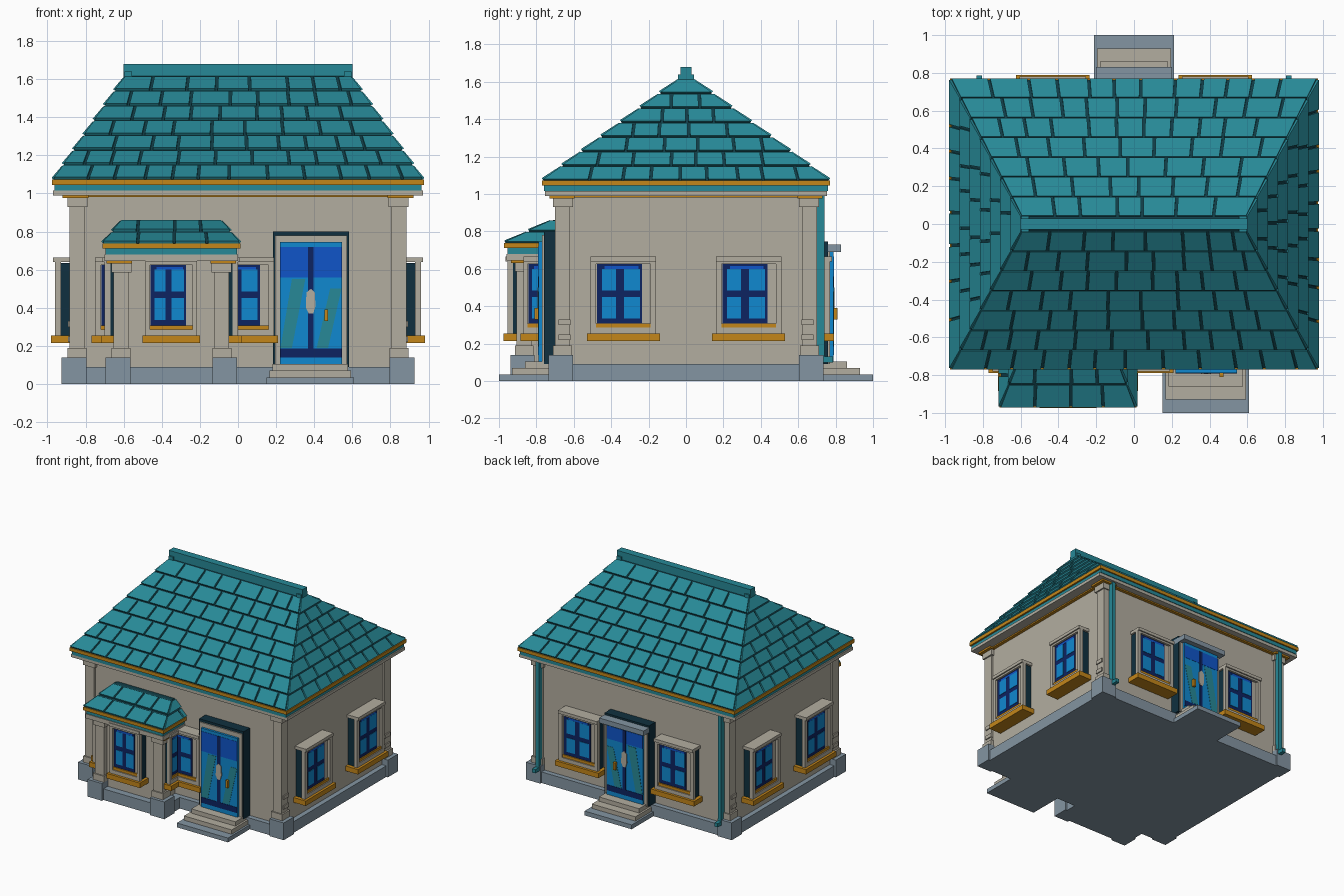
import bpy, bmesh, math, random
from mathutils import Matrix, Vector

if "Cube" in bpy.data.objects:
    bpy.data.objects.remove(bpy.data.objects["Cube"])

random.seed(4)
COLORS = {
    "roof_teal": (0.02, 0.25, 0.31), "groove_teal": (0.005, 0.045, 0.06),
    "beige_stone": (0.45, 0.42, 0.35), "slate_stone": (0.23, 0.30, 0.36),
    "orange_trim": (0.55, 0.24, 0.01), "dark_trim": (0.005, 0.03, 0.05),
    "window_navy": (0.004, 0.017, 0.12), "bright_blue": (0.005, 0.25, 0.63),
    "mid_blue": (0.005, 0.09, 0.58),
}
NAMES = list(COLORS)
MATS = []
for n, c in COLORS.items():
    m = bpy.data.materials.new(n)
    m.diffuse_color = (*c, 1)
    m.use_nodes = True
    m.node_tree.nodes["Principled BSDF"].inputs["Base Color"].default_value = m.diffuse_color
    MATS.append(m)
TEAL, GROOVE, BEIGE, SLATE, ORANGE, DARK, NAVY, BRIGHT, MID = range(9)


def finish(name, bm):
    bmesh.ops.recalc_face_normals(bm, faces=bm.faces)
    me = bpy.data.meshes.new(name)
    bm.to_mesh(me)
    bm.free()
    used = sorted({p.material_index for p in me.polygons})
    for i in used:
        me.materials.append(MATS[i])
    for p in me.polygons:
        p.material_index = used.index(p.material_index)
    bpy.context.collection.objects.link(bpy.data.objects.new(name, me))


def solid(bm, lower, upper, mat):
    """Closed solid between two matching rings of points."""
    a = [bm.verts.new(p) for p in lower]
    b = [bm.verts.new(p) for p in upper]
    n = len(a)
    faces = [a[::-1], b] + [[a[i], a[(i + 1) % n], b[(i + 1) % n], b[i]] for i in range(n)]
    for f in faces:
        bm.faces.new(f).material_index = mat


def make(name, boxes, M=Matrix(), plates=()):
    """boxes: (material, x0, x1, y0, y1, z0, z1); plates: (material, [(x, z)..], y0, y1)."""
    bm = bmesh.new()
    shapes = [(m, [(x0, z0), (x1, z0), (x1, z1), (x0, z1)], y0, y1)
              for m, x0, x1, y0, y1, z0, z1 in boxes] + list(plates)
    for m, pts, y0, y1 in shapes:
        solid(bm, [M @ Vector((x, y0, z)) for x, z in pts],
              [M @ Vector((x, y1, z)) for x, z in pts], m)
    finish(name, bm)


def on_wall(x, y, deg):
    """Wall frame: x runs right, y points out of the wall (deg 0 faces the front)."""
    return (Matrix.Translation((x, y, 0)) @ Matrix.Rotation(math.radians(deg), 4, 'Z')
            @ Matrix.Diagonal((1, -1, 1, 1)))


def window(name, x, y, deg, w=0.35):
    s = w / 0.35
    boxes = [
        (DARK, -.165, .165, 0, .06, .25, .635),
        (BEIGE, -.175, -.145, .06, .09, .25, .64), (BEIGE, .145, .175, .06, .09, .25, .64),
        (BEIGE, -.145, .145, .06, .09, .25, .285), (BEIGE, -.145, .145, .06, .09, .625, .64),
        (BEIGE, -.145, .145, .06, .07, .285, .625),
        (BEIGE, -.175, .175, 0, .10, .64, .665),
        (ORANGE, -.195, .195, 0, .11, .215, .255),
        (ORANGE, -.145, .145, .07, .082, .285, .307),
        (NAVY, -.14, .10, .07, .074, .307, .625),
        (MID, -.10, .08, .074, .076, .60, .615)]
    for u0, u1 in ((-.115, -.04), (.003, .088)):
        for z0, z1 in ((.335, .45), (.485, .60)):
            boxes.append((BRIGHT, u0, u1, .074, .077, z0, z1))
    make(name, [(b[0], b[1] * s, b[2] * s) + b[3:] for b in boxes], on_wall(x, y, deg))


def door(name, x, y, deg, top, f=1):
    make(name, [
        (DARK, -.20, .20, 0, .08, .09, top + .055),
        (BEIGE, -.19, .19, .08, .09, .09, top + .035),
        (BRIGHT, -.163, .163, .09, .108, .10, top),
        (MID, -.163, .163, .108, .110, .56, top - .025),
        (NAVY, -.163, .163, .108, .111, .14, .185),
        (NAVY, -.016, .012, .108, .112, .14, top - .025),
        (ORANGE, f * .07, f * .09, .108, .13, .33, .39)],
        on_wall(x, y, deg),
        [(TEAL, [(f * u, z) for u, z in p], .108, .110) for p in (
            [(-.16, .19), (-.10, .19), (-.03, .55), (-.10, .55)],
            [(.03, .19), (.09, .19), (.16, .50), (.10, .50)])]
        + [(BEIGE, [(-.027, .40), (-.012, .37), (.012, .37), (.024, .41),
                    (.02, .48), (.0, .50), (-.024, .48)], .108, .115)])


def corner(name, X, Y, sx, sy, top):
    """Stepped pillar whose outer corner is at X, Y."""
    boxes = []
    for m, off, size, z0, z1 in ((SLATE, .03, .13, 0, .14), (BEIGE, 0, .10, .14, .19),
                                 (BEIGE, -.012, .08, .19, top - .06),
                                 (BEIGE, 0, .105, top - .06, top - .012),
                                 (ORANGE, .025, .135, top - .014, top)):
        xs = sorted((X + sx * off, X + sx * (off - size)))
        ys = sorted((Y + sy * off * .8, Y + sy * (off * .8 - size)))
        boxes.append((m, *xs, *ys, z0, z1))
    make(name, boxes)


def tiled_roof(name, eave, crest, z0, z1, rows, sides):
    """Hipped roof: dark core plus lapped tile slabs on the listed sides."""
    def ring(r, z):
        return [Vector((x, y, z)) for x, y in ((r[0], r[2]), (r[1], r[2]), (r[1], r[3]), (r[0], r[3]))]
    lo, hi = ring(eave, z0), ring(crest, z1)
    bm = bmesh.new()
    solid(bm, lo, hi, GROOVE)
    for k in sides:
        a, b, c, d = lo[k], lo[(k + 1) % 4], hi[(k + 1) % 4], hi[k]
        along = (b - a).normalized()
        n = along.cross((d + c - a - b)).normalized()
        for r in range(rows):
            t0, t1 = r / rows, (r + 1) / rows - .012 / (z1 - z0) * .6
            p0, p1, q0, q1 = a.lerp(d, t0), b.lerp(c, t0), a.lerp(d, t1), b.lerp(c, t1)
            s0, e0, s1, e1 = [(v - a).dot(along) for v in (p0, p1, q0, q1)]
            cuts, x = [], max(s0, s1) + (.05 if r % 2 else .12) + random.uniform(0, .04)
            while x < min(e0, e1) - .04:
                cuts.append(x)
                x += random.uniform(.13, .21)
            mid = (s0 + e0) / 2
            g = .007
            bot = [s0] + [v for x in cuts for v in (x - g, x + g)] + [e0]
            lean = [(x - mid) * -.03 for x in cuts]
            upp = [s1] + [v for x, l in zip(cuts, lean) for v in (x + l - g, x + l + g)] + [e1]
            for i in range(0, len(bot), 2):
                base = [p0 + along * (bot[i] - s0), p0 + along * (bot[i + 1] - s0),
                        q0 + along * (upp[i + 1] - s1), q0 + along * (upp[i] - s1)]
                solid(bm, base, [v + n * h for v, h in zip(base, (.016, .016, .008, .008))], TEAL)
    finish(name, bm)


# Foundations and walls
make("foundation", [(SLATE, -.91, .91, -.72, .72, 0, .09)])
make("bay_foundation", [(SLATE, -.68, -.02, -.92, -.70, 0, .09)])
make("house_walls", [(BEIGE, -.87, .87, -.68, .68, .09, .99)])
make("bay_walls", [(BEIGE, -.61, -.09, -.865, -.66, .09, .65)])

# Corner pillars, small stone plates and drain pipes
for sx in (-1, 1):
    for sy in (-1, 1):
        corner("corner_pillar", sx * .895, sy * .71, sx, sy, .99)
        make("corner_plates", [(BEIGE, *sorted((sx * .87, sx * .892)), sy * .65 - .032,
                                sy * .65 + .032, z, z + .03) for z in (.22, .30)])
    corner("bay_pillar", -.35 + sx * .315, -.915, sx, -1, .645)
    make("drain_pipe", [(TEAL, sx * .82 - .015, sx * .82 + .015, .70, .74, .12, 1.0),
                        (TEAL, sx * .82 - .015, sx * .82 + .015, .70, .785, .10, .13)])

# Layered eaves
make("eaves", [(ORANGE, -.895, .895, -.705, .705, .98, .99),
               (BEIGE, -.972, .972, -.755, .755, .99, 1.015),
               (TEAL, -.962, .962, -.76, .76, 1.015, 1.045),
               (ORANGE, -.975, .975, -.77, .77, 1.045, 1.072)])
make("bay_eaves", [(BEIGE, -.70, 0, -.96, -.66, .645, .68),
                   (TEAL, -.695, -.005, -.955, -.66, .68, .71),
                   (ORANGE, -.712, .012, -.972, -.66, .71, .737)])

# Tiled roofs and ridge
tiled_roof("main_roof", (-.965, .965, -.762, .762), (-.588, .588, -.03, .03), 1.072, 1.615, 7, range(4))
make("roof_ridge", [(TEAL, -.60, .60, -.03, .03, 1.60, 1.68)]
     + [(TEAL, s * .575 - .02, s * .575 + .02, -.042, .042, 1.595, 1.64) for s in (-1, 1)])
tiled_roof("bay_roof", (-.705, .005, -.965, -.67), (-.605, -.095, -.71, -.67), .737, .86, 2, (0, 1, 3))

# Windows
for s in (-1, 1):
    window("right_window", .87, s * .335, 90)
    window("left_window", -.87, s * .335, -90)
    window("back_window", s * .43, .68, 180)
window("front_window_left", -.575, -.68, 0)
window("front_window_right", .015, -.68, 0)
window("bay_window", -.35, -.865, 0, .27)
window("bay_side_window_right", -.09, -.735, 90, .27)
window("bay_side_window_left", -.61, -.735, -90, .27)

# Doors, canopy and steps
door("front_door", .383, -.68, 0, .745)
door("back_door", 0, .68, 180, .69, -1)
make("back_canopy", [(SLATE, -.20, .20, .68, .83, .69, .73),
                     (DARK, -.18, .18, .68, .76, .73, .745)])
for name, x, sy, w in (("front_steps", .38, -1, .23), ("back_steps", 0, 1, .212)):
    make(name, [(m, x - w + i * .016, x + w - i * .016, *sorted((sy * .68, sy * (1 - i * .07))),
                 i * .035, (i + 1) * .035)
                for i, m in enumerate((SLATE, BEIGE, BEIGE))])
